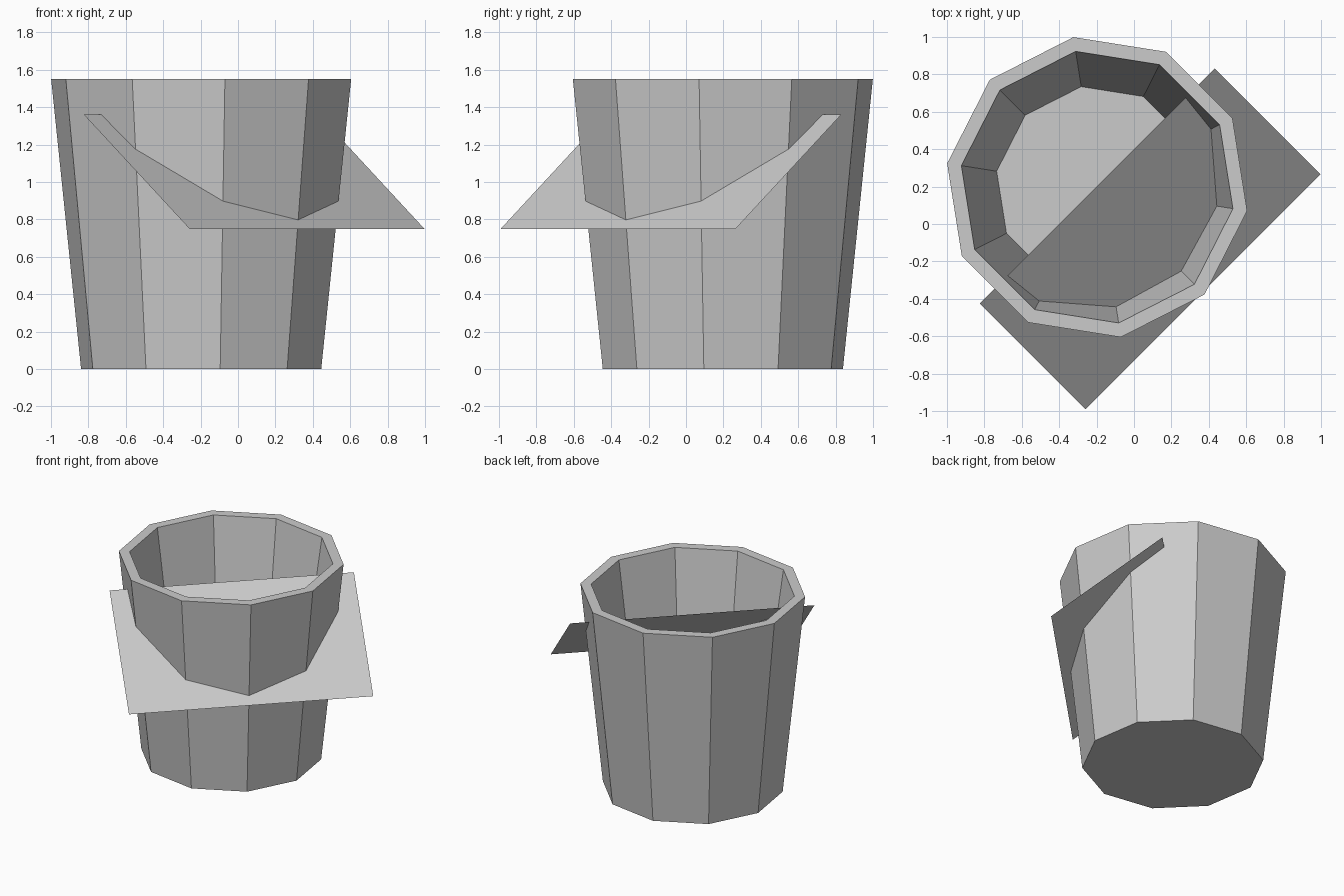
import bpy
import bmesh
from math import cos, sin, radians

cube = bpy.data.objects.get("Cube")
if cube:
    bpy.data.objects.remove(cube, do_unlink=True)

# One plain grey for everything
GREY = (0.6, 0.6, 0.6, 1.0)
grey = bpy.data.materials.new("plain grey")
grey.diffuse_color = GREY
grey.use_nodes = True
grey.node_tree.nodes["Principled BSDF"].inputs["Base Color"].default_value = GREY

SIDES = 10


def add_object(name, bm):
    mesh = bpy.data.meshes.new(name)
    bm.to_mesh(mesh)
    bm.free()
    mesh.materials.append(grey)
    obj = bpy.data.objects.new(name, mesh)
    bpy.context.collection.objects.link(obj)
    return obj


def ring(bm, radius, z):
    angles = [radians(360 / SIDES * i - 9) for i in range(SIDES)]
    return [bm.verts.new((radius * cos(a), radius * sin(a), z)) for a in angles]


# Cup: tapered ten-sided shell, lofted from outer base over the rim to the inner floor
bm = bmesh.new()
profile = [(0.65, 0), (0.812, 1.55), (0.735, 1.55), (0.544, 0.25)]
rings = [ring(bm, r, z) for r, z in profile]
for lower, upper in zip(rings, rings[1:]):
    for i in range(SIDES):
        j = (i + 1) % SIDES
        bm.faces.new((lower[i], lower[j], upper[j], upper[i]))
bm.faces.new(rings[0][::-1])
bm.faces.new(rings[-1])
cup = add_object("cup", bm)
cup.location = (-0.197, 0.197, 0)

# Sheet: thin tilted rectangle passing through the front-left wall
bm = bmesh.new()
bmesh.ops.create_grid(bm, x_segments=1, y_segments=1, size=0.5)
sheet = add_object("tilted_sheet", bm)
sheet.scale = (1.776, 1.007, 1)
sheet.rotation_euler = (radians(37.4), 0, radians(45))
sheet.location = (0.086, -0.08, 1.055)
